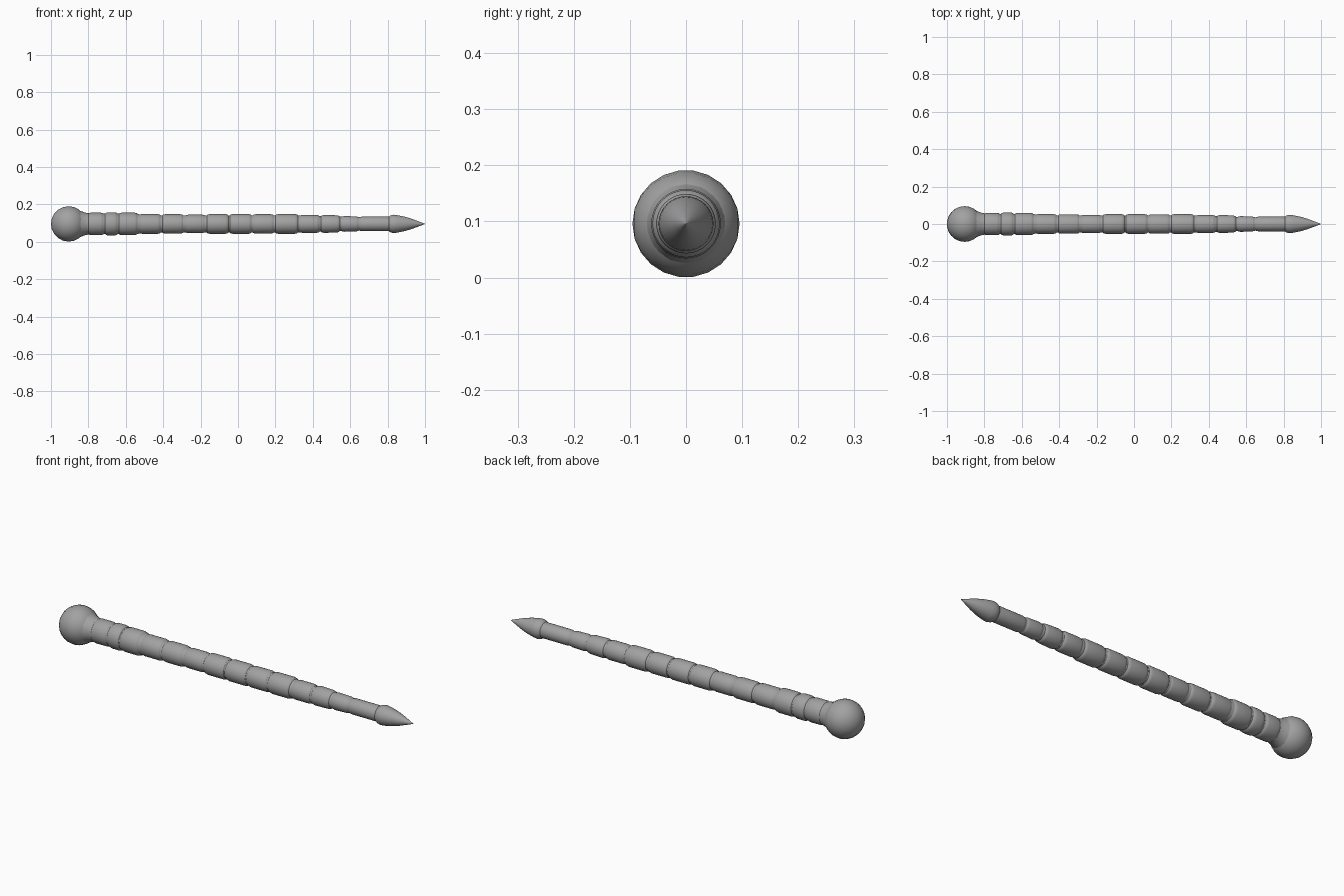
import bpy, bmesh, math
from mathutils import Matrix

if "Cube" in bpy.data.objects:
    bpy.data.objects.remove(bpy.data.objects["Cube"])

AXIS_Z = 0.096
SIDES = 32

grey = bpy.data.materials.new("neutral_grey")
grey.diffuse_color = (0.36, 0.36, 0.36, 1)
grey.use_nodes = True
grey.node_tree.nodes["Principled BSDF"].inputs["Base Color"].default_value = grey.diffuse_color


def finish(name, bm, angle=35):
    bmesh.ops.remove_doubles(bm, verts=bm.verts, dist=1e-5)
    bmesh.ops.recalc_face_normals(bm, faces=bm.faces)
    mesh = bpy.data.meshes.new(name)
    bm.to_mesh(mesh)
    bm.free()
    mesh.materials.append(grey)
    obj = bpy.data.objects.new(name, mesh)
    bpy.context.collection.objects.link(obj)
    obj.location.z = AXIS_Z
    bpy.ops.object.select_all(action='DESELECT')
    obj.select_set(True)
    bpy.context.view_layer.objects.active = obj
    bpy.ops.object.shade_smooth_by_angle(angle=math.radians(angle))
    return obj


def lathe(name, profile):
    """Turn (x, radius) points about the x axis; both ends close on the axis."""
    bm = bmesh.new()
    pts = [(profile[0][0], 0)] + profile + [(profile[-1][0], 0)]
    verts = [bm.verts.new((x, 0, r)) for x, r in pts]
    edges = [bm.edges.new(pair) for pair in zip(verts, verts[1:]) if pair[0].co != pair[1].co]
    bmesh.ops.spin(bm, geom=verts + edges, cent=(0, 0, 0), axis=(1, 0, 0),
                   angle=math.tau, steps=SIDES)
    return finish(name, bm)


# Ball at the blunt end, poles facing sideways
bm = bmesh.new()
bmesh.ops.create_uvsphere(bm, u_segments=20, v_segments=11, radius=0.0955,
                          matrix=Matrix.Translation((-0.9055, 0, 0)) @ Matrix.Rotation(math.pi / 2, 4, 'X'))
finish("end_ball", bm, 50)

# Flared collar joining the ball to the shaft
lathe("collar", [(-0.87, 0.08), (-0.84, 0.069), (-0.82, 0.061), (-0.795, 0.056), (-0.77, 0.056)])

# Core running through all the segments
lathe("core", [(-0.80, 0.055), (-0.54, 0.054), (-0.5, 0.046), (0.3, 0.046),
               (0.5, 0.040), (0.65, 0.036), (0.85, 0.036)])

# Rounded segments: start, end, radius at each end
SEGMENTS = [
    (-0.805, -0.715, 0.060, 0.060), (-0.712, -0.642, 0.062, 0.062),
    (-0.640, -0.535, 0.060, 0.060), (-0.530, -0.412, 0.053, 0.053),
    (-0.408, -0.290, 0.052, 0.052), (-0.286, -0.172, 0.049, 0.049),
    (-0.168, -0.050, 0.053, 0.053), (-0.046, 0.074, 0.053, 0.053),
    (0.076, 0.194, 0.052, 0.052), (0.198, 0.322, 0.053, 0.053),
    (0.326, 0.438, 0.048, 0.048), (0.442, 0.546, 0.048, 0.046),
    (0.550, 0.650, 0.042, 0.040), (0.645, 0.830, 0.039, 0.039),
]
for i, (a, b, ra, rb) in enumerate(SEGMENTS):
    lathe(f"segment_{i + 1}", [(a, ra - 0.009), (a + 0.006, ra - 0.003), (a + 0.018, ra),
                               (b - 0.018, rb), (b - 0.006, rb - 0.003), (b, rb - 0.009)])

# Pointed tip
lathe("pointed_tip", [(0.805, 0.038), (0.815, 0.045), (0.83, 0.049), (0.85, 0.047),
                      (0.89, 0.039), (0.93, 0.027), (0.97, 0.012), (1.0, 0.0005)])
